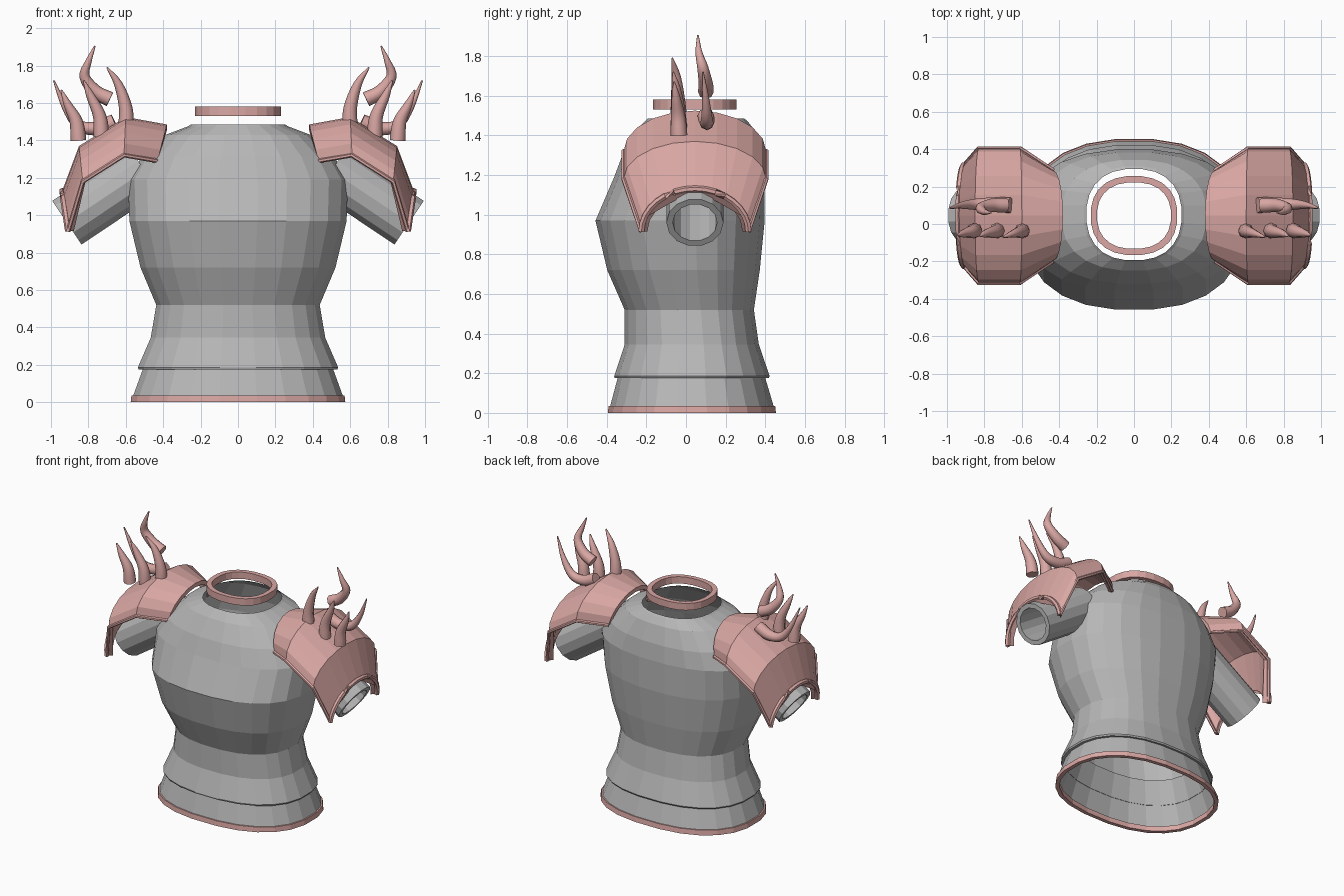
import bpy, bmesh, math
from mathutils import Vector

if "Cube" in bpy.data.objects:
    bpy.data.objects.remove(bpy.data.objects["Cube"])


def material(name, rgb):
    m = bpy.data.materials.new(name)
    m.diffuse_color = (*rgb, 1)
    m.use_nodes = True
    m.node_tree.nodes["Principled BSDF"].inputs["Base Color"].default_value = m.diffuse_color
    return m


GREY = material("steel grey", (0.47, 0.47, 0.47))
PINK = material("dusty pink", (0.70, 0.39, 0.37))
CY = 0.045  # depth of the shoulder line


def loft(name, rings, mat, caps=False, wrap=False, smooth=None):
    """Skin closed rings of points; wrap joins the last ring to the first."""
    bm = bmesh.new()
    rows = [[bm.verts.new(p) for p in r] for r in rings]
    n = len(rows[0])
    pairs = list(zip(rows, rows[1:])) + ([(rows[-1], rows[0])] if wrap else [])
    for a, b in pairs:
        for i in range(n):
            j = (i + 1) % n
            bm.faces.new((a[i], a[j], b[j], b[i]))
    if caps:
        bm.faces.new(rows[0])
        bm.faces.new(rows[-1])
    bmesh.ops.recalc_face_normals(bm, faces=bm.faces)
    me = bpy.data.meshes.new(name)
    bm.to_mesh(me)
    bm.free()
    me.materials.append(mat)
    ob = bpy.data.objects.new(name, me)
    bpy.context.collection.objects.link(ob)
    if smooth:
        bpy.ops.object.select_all(action='DESELECT')
        ob.select_set(True)
        bpy.context.view_layer.objects.active = ob
        bpy.ops.object.shade_smooth_by_angle(angle=math.radians(smooth))
    return ob


def oval(z, rx, y0, y1, n=24, power=2.35):
    """Rounded-box ring at height z from y0 (front) to y1 (back)."""
    pts = []
    for i in range(n):
        a = 2 * math.pi * (i + 0.5) / n
        c, s = math.cos(a), math.sin(a)
        x = math.copysign(abs(c) ** (2 / power), c) * rx
        y = math.copysign(abs(s) ** (2 / power), s) * (y1 - y0) / 2 + (y0 + y1) / 2
        pts.append((x, y, z))
    return pts


def tube(name, path, radii, mat, n=8, smooth=40):
    """Round tube along a path with a radius per point."""
    path = [Vector(p) for p in path]
    rings = []
    for k, p in enumerate(path):
        t = (path[min(k + 1, len(path) - 1)] - path[max(k - 1, 0)]).normalized()
        ref = Vector((0, 1, 0)) if abs(t.y) < 0.9 else Vector((1, 0, 0))
        u = t.cross(ref).normalized()
        v = t.cross(u)
        rings.append([p + radii[k] * (u * math.cos(2 * math.pi * i / n)
                                      + v * math.sin(2 * math.pi * i / n)) for i in range(n)])
    return loft(name, rings, mat, caps=True, smooth=smooth)


def curve_through(pts, steps=4):
    """Catmull-Rom points through the given controls."""
    p = [Vector(q) for q in pts]
    p = [2 * p[0] - p[1]] + p + [2 * p[-1] - p[-2]]
    out = []
    for k in range(1, len(p) - 2):
        a, b, c, d = p[k - 1:k + 3]
        for i in range(steps):
            t = i / steps
            out.append(0.5 * (2 * b + (c - a) * t + (2 * a - 5 * b + 4 * c - d) * t * t
                              + (3 * b - a - 3 * c + d) * t ** 3))
    return out + [p[-2]]


# Breastplate, waist and overlapping upper skirt
loft("torso", [oval(*r) for r in (
    (1.485, 0.255, -0.195, 0.295), (1.475, 0.27, -0.205, 0.31), (1.43, 0.39, -0.25, 0.345),
    (1.31, 0.52, -0.32, 0.385), (1.19, 0.592, -0.365, 0.40), (0.97, 0.585, -0.46, 0.40),
    (0.72, 0.525, -0.40, 0.375), (0.52, 0.44, -0.312, 0.345), (0.345, 0.47, -0.312, 0.37),
    (0.185, 0.54, -0.365, 0.425), (0.175, 0.535, -0.362, 0.42), (0.178, 0.51, -0.345, 0.40))], GREY)

# Lower skirt
loft("lower_skirt", [oval(*r) for r in (
    (0.34, 0.455, -0.30, 0.355), (0.178, 0.512, -0.347, 0.402),
    (0.025, 0.568, -0.388, 0.448))], GREY)

# Hem band and floating collar ring
loft("hem_band", [oval(*r) for r in (
    (0.0, 0.578, -0.397, 0.457), (0.036, 0.574, -0.394, 0.453),
    (0.036, 0.55, -0.37, 0.43), (0.0, 0.55, -0.37, 0.43))], PINK, wrap=True)
loft("collar_ring", [oval(*r) for r in (
    (1.53, 0.232, -0.167, 0.257), (1.58, 0.232, -0.167, 0.257),
    (1.58, 0.198, -0.133, 0.223), (1.53, 0.198, -0.133, 0.223))], PINK, wrap=True)

# Shoulder plate sections: apex x, apex z, end x, end z, half width, inner x offset
SECTIONS = ((0.38, 1.485, 0.43, 1.29, 0.24, 0.0), (0.60, 1.525, 0.61, 1.32, 0.36, 0.0),
            (0.85, 1.37, 0.83, 1.18, 0.36, -0.015), (0.94, 1.13, 0.908, 0.915, 0.27, -0.03))
# Horn control points (x, y, z) and base radius
HORNS = (
    ("front_horn_inner", ((0.60, -0.035, 1.44), (0.60, -0.04, 1.57), (0.64, -0.05, 1.70),
                          (0.70, -0.07, 1.79)), 0.043),
    ("front_horn_middle", ((0.73, -0.035, 1.42), (0.74, -0.04, 1.53), (0.79, -0.05, 1.64),
                           (0.825, -0.065, 1.72)), 0.042),
    ("front_horn_outer", ((0.853, -0.035, 1.40), (0.865, -0.04, 1.50), (0.91, -0.05, 1.59),
                          (0.945, -0.06, 1.67)), 0.042),
    ("crescent_horn", ((0.66, 0.10, 1.50), (0.75, 0.105, 1.465), (0.85, 0.105, 1.48),
                       (0.925, 0.10, 1.58), (0.985, 0.085, 1.72)), 0.042),
    ("tall_horn", ((0.685, 0.10, 1.62), (0.76, 0.10, 1.66), (0.82, 0.085, 1.74),
                   (0.80, 0.065, 1.82), (0.765, 0.06, 1.905)), 0.040))


def arch(s, sec, inset=0.0, n=10):
    ax, az, ex, ez, w, dx = sec
    pts = []
    for i in range(n + 1):
        a = math.pi * i / n
        k = math.sin(a)
        x = ex + (ax - ex) * k + (dx if inset else 0)
        pts.append((s * x, CY + (w - inset) * math.cos(a), ez + (az - ez - inset) * k))
    return pts


for s, side in ((1, "right"), (-1, "left")):
    # Open sleeve
    end, d = Vector((s * 0.915, CY, 0.96)), Vector((s * 0.83, 0, -0.555)).normalized()
    u, v = Vector((0, 1, 0)), d.cross(Vector((0, 1, 0)))

    def circle(back, r, n=14):
        return [end - d * back + r * (u * math.cos(2 * math.pi * i / n)
                                      + v * math.sin(2 * math.pi * i / n)) for i in range(n)]
    loft(side + "_sleeve", [circle(0.5, 0.144), circle(0, 0.144),
                            circle(0, 0.112), circle(0.5, 0.112)], GREY)

    # Shoulder plate: closed arch sections with thickness
    loft(side + "_shoulder_plate",
         [arch(s, c) + arch(s, c, 0.03)[::-1] for c in SECTIONS], PINK, caps=True)
    # Raised trim along the outer arch and the two lower edges
    rim = arch(s, SECTIONS[-1], n=16)
    tube(side + "_arch_trim", rim, [0.017] * len(rim), PINK, 6)
    for e, where in ((0, "back"), (-1, "front")):
        edge = [arch(s, c)[e] for c in SECTIONS]
        tube(f"{side}_{where}_edge_trim", edge, [0.012] * len(edge), PINK, 6)

    # Tapered curved horns
    for name, pts, r in HORNS:
        path = curve_through([(s * x, y, z) for x, y, z in pts])
        m = len(path) - 1
        radii = [r * (1 - 0.9 * (i / m) ** 1.6) for i in range(m + 1)]
        tube(f"{side}_{name}", path, radii, PINK, 8, 50)
